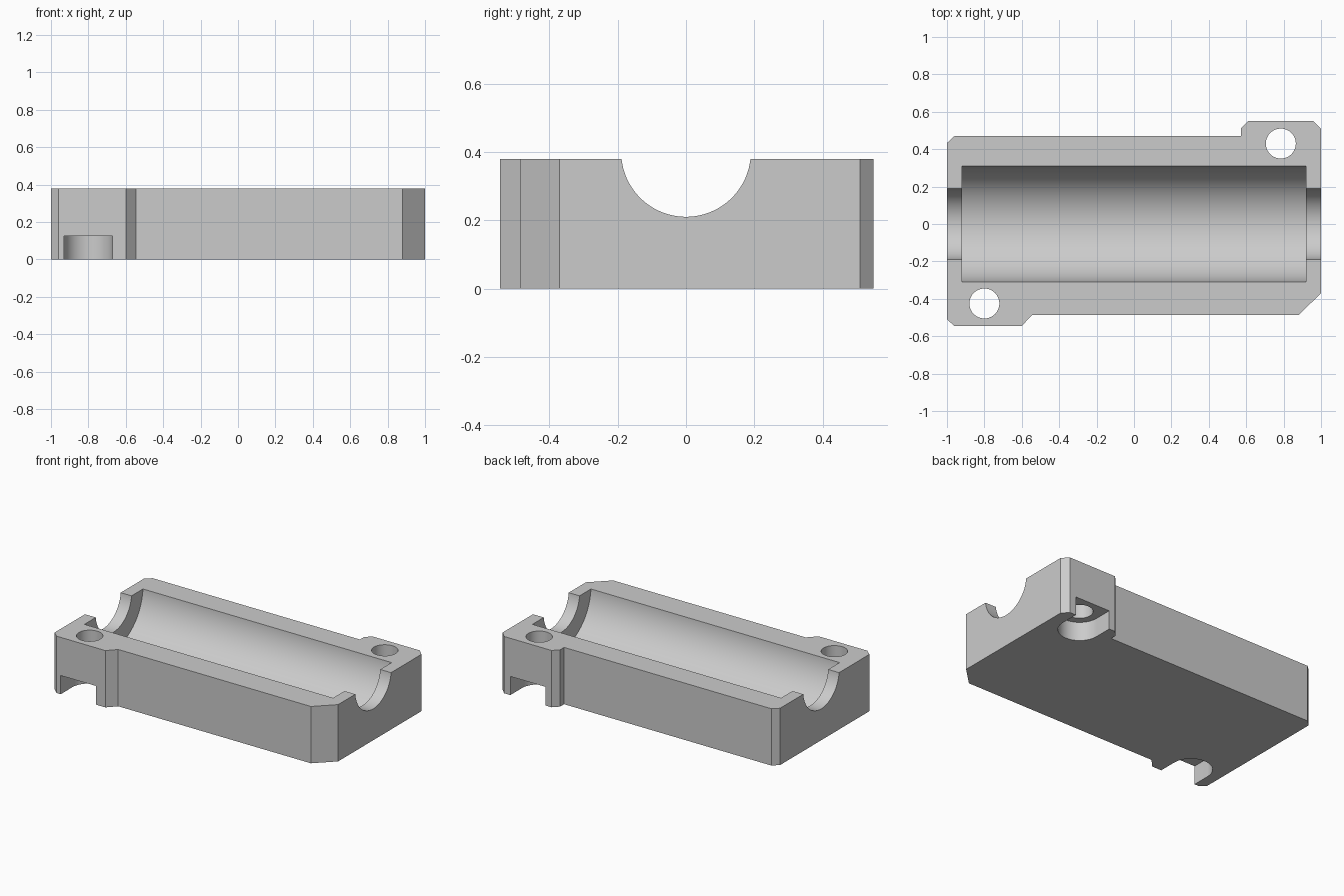
import bpy
import bmesh
from math import radians
from mathutils import Matrix

cube = bpy.data.objects.get("Cube")
if cube:
    bpy.data.objects.remove(cube, do_unlink=True)

HEIGHT = 0.38
BORE_Z = 0.40      # bore axis sits just above the split face
SEGMENTS = 96

grey = bpy.data.materials.new("plain grey")
grey.use_nodes = True
grey.diffuse_color = (0.6, 0.6, 0.6, 1)
grey.node_tree.nodes["Principled BSDF"].inputs["Base Color"].default_value = (0.6, 0.6, 0.6, 1)


def add_object(name, bm):
    bmesh.ops.recalc_face_normals(bm, faces=bm.faces)
    mesh = bpy.data.meshes.new(name)
    bm.to_mesh(mesh)
    bm.free()
    mesh.materials.append(grey)
    obj = bpy.data.objects.new(name, mesh)
    bpy.context.collection.objects.link(obj)
    return obj


def prism(name, outline, z0, z1):
    bm = bmesh.new()
    face = bm.faces.new([bm.verts.new((x, y, z0)) for x, y in outline])
    top = bmesh.ops.extrude_face_region(bm, geom=[face])
    verts = [v for v in top["geom"] if isinstance(v, bmesh.types.BMVert)]
    bmesh.ops.translate(bm, verts=verts, vec=(0, 0, z1 - z0))
    return add_object(name, bm)


def cylinder(name, radius, length, centre, along_x=False):
    bm = bmesh.new()
    matrix = Matrix.Translation(centre)
    if along_x:
        matrix = matrix @ Matrix.Rotation(radians(90), 4, "Y")
    bmesh.ops.create_cone(bm, cap_ends=True, segments=SEGMENTS, radius1=radius,
                          radius2=radius, depth=length, matrix=matrix)
    return add_object(name, bm)


def cut(target, cutter):
    cutter.hide_render = True
    mod = target.modifiers.new(cutter.name, "BOOLEAN")
    mod.operation = "DIFFERENCE"
    mod.solver = "EXACT"
    mod.object = cutter
    bpy.context.view_layer.objects.active = target
    bpy.ops.object.modifier_apply(modifier=mod.name)
    bpy.data.objects.remove(cutter, do_unlink=True)


# Block with chamfered corners and two bolt lugs
block = prism("bearing_housing_half", [
    (-1, -0.51), (-0.96, -0.545), (-0.60, -0.545), (-0.545, -0.487),
    (0.88, -0.487), (1, -0.37), (1, 0.51), (0.96, 0.55), (0.61, 0.55),
    (0.573, 0.513), (0.573, 0.47), (-0.96, 0.47), (-1, 0.433)], 0, HEIGHT)

# Wide central bore and narrower end openings
cut(block, cylinder("shaft_bore", 0.19, 3, (0, 0, BORE_Z), True))
cut(block, cylinder("central_bore", 0.31, 1.84, (0, 0, BORE_Z), True))

# Bolt holes with round-ended pockets open to the outside
for x, y, side in ((-0.80, -0.425, -1), (0.785, 0.43, 1)):
    cut(block, cylinder("bolt_hole", 0.08, 2, (x, y, 0)))
    cut(block, cylinder("pocket_round", 0.13, 0.25, (x, y, 0)))
    end = y + side * 0.3
    cut(block, prism("pocket_slot", [(x - 0.13, y), (x + 0.13, y),
                                     (x + 0.13, end), (x - 0.13, end)], -0.1, 0.125))

# Smooth bores with crisp edges
bpy.ops.object.select_all(action="DESELECT")
block.select_set(True)
bpy.context.view_layer.objects.active = block
bpy.ops.object.shade_smooth_by_angle(angle=radians(30))
